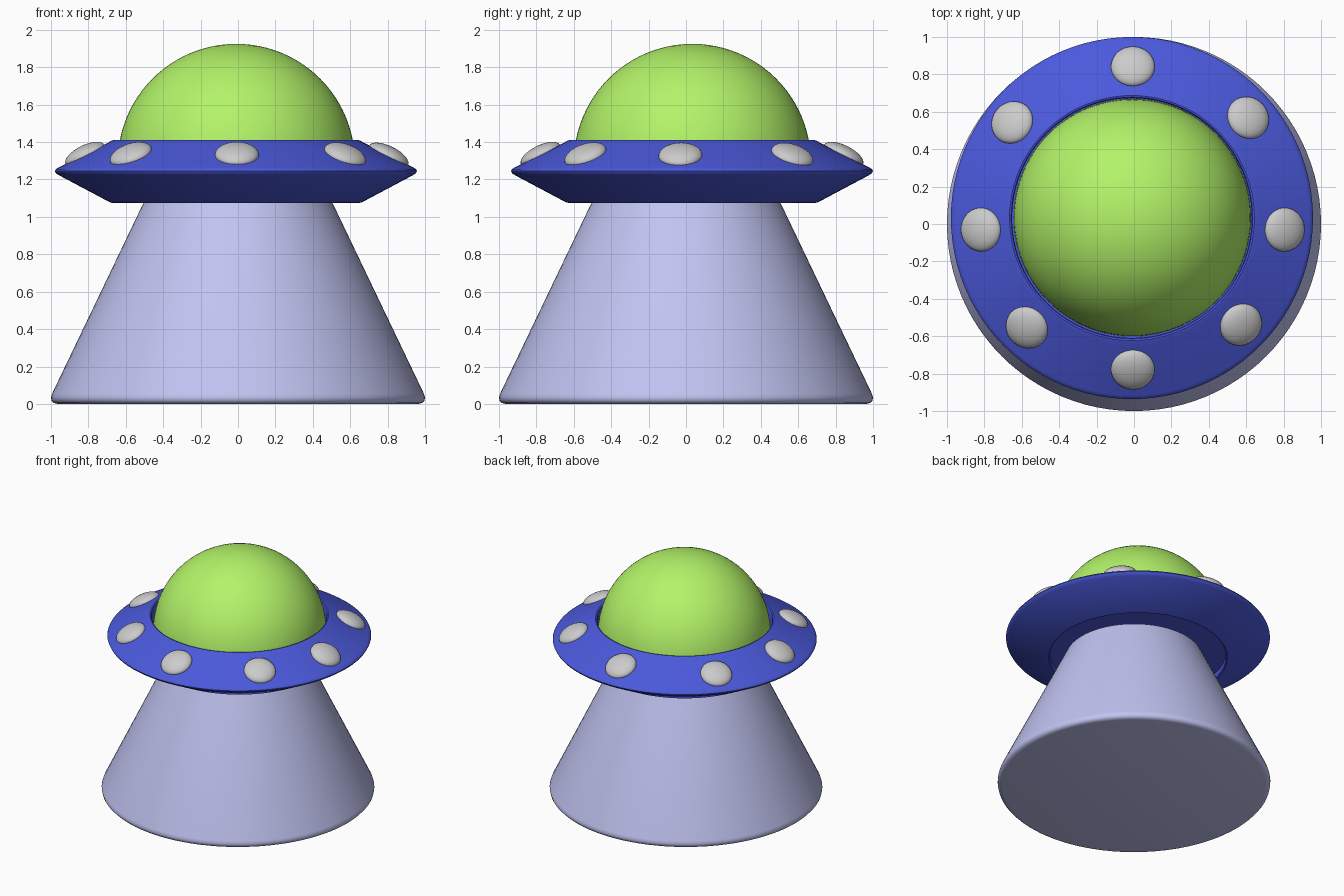
import bpy, bmesh, math
from mathutils import Vector

if "Cube" in bpy.data.objects:
    bpy.data.objects.remove(bpy.data.objects["Cube"])

CX, CY = -0.011, 0.032      # the saucer sits slightly off the beam's axis


def colour(obj, name, rgb):
    mat = bpy.data.materials.new(name)
    mat.diffuse_color = (*rgb, 1)
    mat.use_nodes = True
    mat.node_tree.nodes["Principled BSDF"].inputs["Base Color"].default_value = mat.diffuse_color
    obj.data.materials.append(mat)


def smooth(obj, angle=35):
    bpy.ops.object.select_all(action='DESELECT')
    obj.select_set(True)
    bpy.context.view_layer.objects.active = obj
    bpy.ops.object.shade_smooth_by_angle(angle=math.radians(angle))


def lathe(name, profile, centre=(0, 0), steps=96):
    """Spin an (r, z) profile, whose ends lie on the axis, around z."""
    bm = bmesh.new()
    verts = [bm.verts.new((r, 0, z)) for r, z in profile]
    edges = [bm.edges.new(pair) for pair in zip(verts, verts[1:])]
    bmesh.ops.spin(bm, geom=verts + edges, axis=(0, 0, 1), cent=(0, 0, 0),
                   angle=math.tau, steps=steps, use_duplicate=False)
    bmesh.ops.remove_doubles(bm, verts=bm.verts, dist=1e-5)
    bmesh.ops.recalc_face_normals(bm, faces=bm.faces)
    mesh = bpy.data.meshes.new(name)
    bm.to_mesh(mesh)
    bm.free()
    obj = bpy.data.objects.new(name, mesh)
    obj.location = (*centre, 0)
    bpy.context.collection.objects.link(obj)
    smooth(obj)
    return obj


# Light beam: tapered cone with a softened lower edge
beam = lathe("light_beam", [(0, 0), (0.965, 0), (0.985, 0.005), (0.997, 0.018),
                            (1.0, 0.035), (0.994, 0.055), (0.503, 1.08), (0, 1.08)])
colour(beam, "pale_lavender", (0.53, 0.55, 0.88))

# Saucer: sloped ring with rounded rims, a shallow recess below and a dome seat above
saucer = lathe("saucer", [
    (0, 1.12), (0.645, 1.12), (0.648, 1.08), (0.655, 1.075), (0.67, 1.076),
    (0.945, 1.222), (0.962, 1.233), (0.968, 1.245), (0.963, 1.255), (0.948, 1.265),
    (0.685, 1.396), (0.668, 1.406), (0.655, 1.411), (0.646, 1.408), (0.641, 1.395),
    (0.641, 1.29), (0, 1.29)], (CX, CY))
colour(saucer, "saucer_blue", (0.07, 0.10, 0.71))

# Cockpit dome: hemisphere seated in the ring
R, DOME_Z = 0.634, 1.291
arc = [(R * math.cos(math.pi / 2 * i / 24), DOME_Z + R * math.sin(math.pi / 2 * i / 24))
       for i in range(24)]
dome = lathe("dome", [(0, DOME_Z)] + arc + [(0, DOME_Z + R)], (CX + 0.002, CY + 0.002))
colour(dome, "dome_green", (0.45, 0.90, 0.14))

# Running lights: flattened spheres lying on the saucer's upper slope
spots = [(-0.006, 0.842), (0.61, 0.568), (0.805, -0.03), (0.572, -0.538),
         (-0.006, -0.778), (-0.573, -0.553), (-0.818, -0.03), (-0.651, 0.543)]
slope = math.atan(0.5)
for i, (x, y) in enumerate(spots):
    out = Vector((x - CX, y - CY))
    z = 1.405 - (out.length - 0.665) * 0.5
    bpy.ops.mesh.primitive_uv_sphere_add(segments=32, ring_count=16, radius=1,
                                         location=(x, y, z))
    light = bpy.context.object
    light.name = f"running_light_{i + 1}"
    light.scale = (0.117, 0.117, 0.05)
    light.rotation_euler = (0, slope, math.atan2(out.y, out.x))
    smooth(light, 60)
